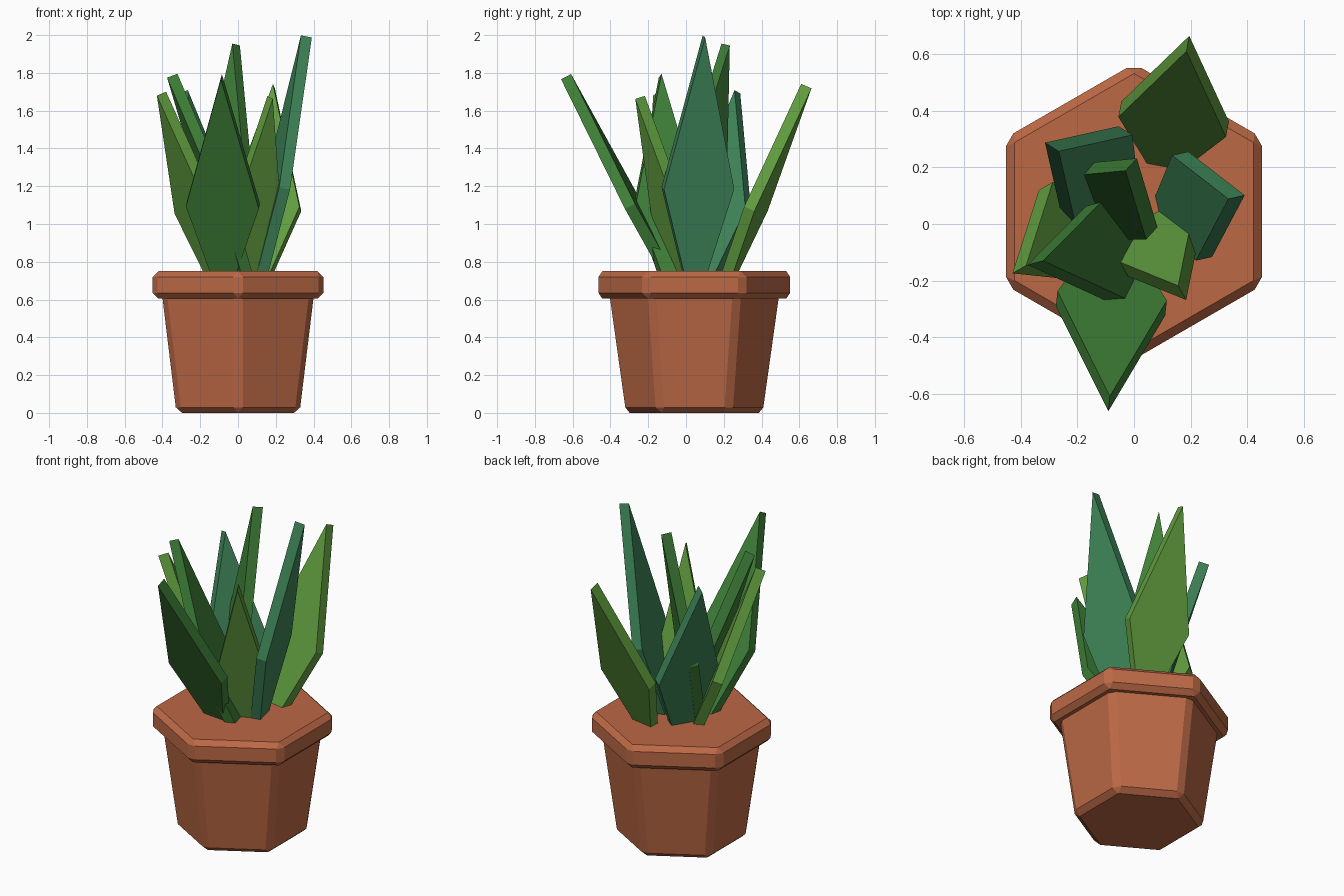
import bpy, bmesh, math
from mathutils import Vector

if "Cube" in bpy.data.objects:
    bpy.data.objects.remove(bpy.data.objects["Cube"])

POT_Y = 0.044
SOIL_Z = 0.70          # leaf roots sit just under the pot top


def material(name, rgb):
    m = bpy.data.materials.new(name)
    m.diffuse_color = (*rgb, 1)
    m.use_nodes = True
    m.node_tree.nodes["Principled BSDF"].inputs["Base Color"].default_value = m.diffuse_color
    return m


def mesh_object(name, verts, faces, mat):
    bm = bmesh.new()
    vs = [bm.verts.new(v) for v in verts]
    for f in faces:
        bm.faces.new([vs[i] for i in f])
    bmesh.ops.recalc_face_normals(bm, faces=bm.faces)
    me = bpy.data.meshes.new(name)
    bm.to_mesh(me)
    bm.free()
    me.materials.append(mat)
    ob = bpy.data.objects.new(name, me)
    bpy.context.collection.objects.link(ob)
    return ob


def prism(name, lower, upper, mat):
    """Closed solid joining two matching point loops."""
    n = len(lower)
    faces = [range(n), range(n, 2 * n)]
    faces += [(i, (i + 1) % n, n + (i + 1) % n, n + i) for i in range(n)]
    return mesh_object(name, list(lower) + list(upper), faces, mat)


def hexagon(apothem, z):
    r = apothem / math.cos(math.pi / 6)
    return [(r * math.sin(i * math.pi / 3), POT_Y + r * math.cos(i * math.pi / 3), z)
            for i in range(6)]


def hex_block(name, a0, z0, a1, z1, mat):
    ob = prism(name, hexagon(a0, z0), hexagon(a1, z1), mat)
    bev = ob.modifiers.new("chamfer", 'BEVEL')
    bev.width = 0.03
    bev.segments = 1
    bev.limit_method = 'NONE'


def leaf(name, mid, tip, half, mat):
    """Thick kite blade: narrow root, widest at mid, pointed tip."""
    mid, tip, half = Vector(mid), Vector(tip), Vector((*half, 0))
    root = tip + (mid - tip) * ((tip.z - SOIL_Z) / (tip.z - mid.z))
    axis = (tip - mid).normalized()
    half = half - axis * half.dot(axis)
    stub = half.normalized() * 0.05
    off = axis.cross(half).normalized() * 0.03
    ring = [root - stub, mid - half, tip, mid + half, root + stub]
    prism(name, [p - off for p in ring], [p + off for p in ring], mat)


clay = material("terracotta", (0.50, 0.14, 0.06))
light = material("light_green", (0.12, 0.34, 0.05))
green = material("mid_green", (0.05, 0.22, 0.04))
teal = material("blue_green", (0.05, 0.24, 0.10))

# Pot
hex_block("pot_body", 0.326, 0.0, 0.406, 0.66, clay)
hex_block("pot_rim", 0.452, 0.605, 0.452, 0.75, clay)

# Leaves: widest point, tip, half-width direction
leaves = [
    ("leaf_back", (0.14, 0.37, 1.08), (0.19, 0.637, 1.73), (0.19, -0.035), light),
    ("leaf_front", (-0.08, -0.28, 1.10), (-0.088, -0.635, 1.78), (0.193, -0.02), green),
    ("leaf_right", (0.205, 0.063, 1.19), (0.362, 0.095, 1.993), (0.042, -0.186), teal),
    ("leaf_back_left", (-0.13, 0.17, 1.07), (-0.29, 0.272, 1.70), (0.10, 0.16), teal),
    ("leaf_left", (-0.215, -0.028, 1.06), (-0.405, -0.16, 1.69), (-0.095, 0.163), light),
    ("leaf_front_left", (-0.10, -0.10, 1.10), (-0.348, -0.137, 1.785), (0.045, -0.17), green),
    ("leaf_middle", (-0.063, 0.08, 1.17), (-0.01, 0.21, 1.95), (0.125, -0.115), green),
    ("leaf_front_right", (0.09, -0.09, 1.06), (0.17, -0.243, 1.67), (0.125, 0.07), light),
]
for args in leaves:
    leaf(*args)
